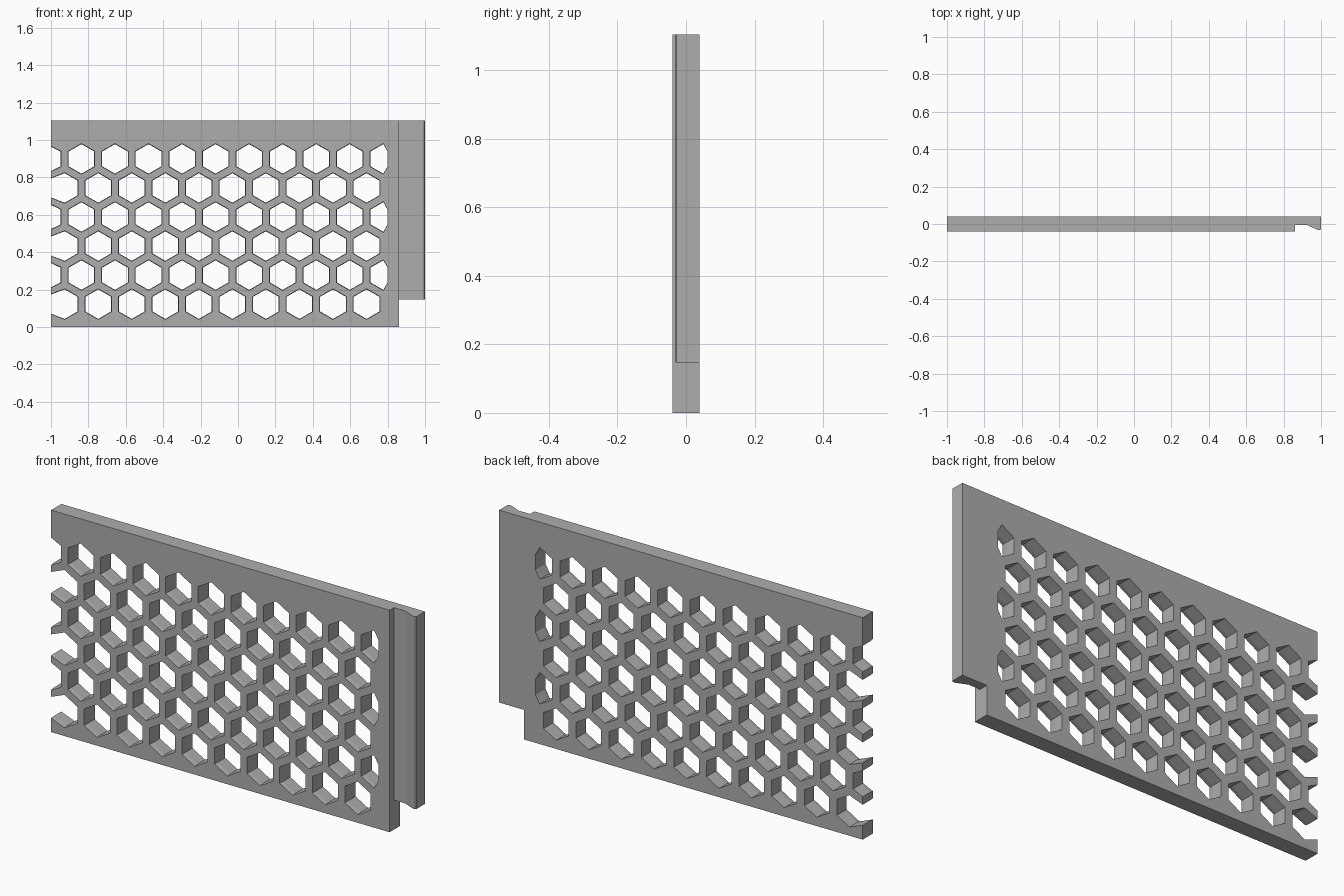
import bpy, bmesh, math

cube = bpy.data.objects.get("Cube")
if cube:
    bpy.data.objects.remove(cube, do_unlink=True)

HEIGHT, HALF = 1.104, 0.04
PITCH = 0.1793
ROW_STEP = PITCH * math.sqrt(3) / 2

grey = bpy.data.materials.new("plain grey")
grey.use_nodes = True
grey.diffuse_color = (0.42, 0.42, 0.42, 1)
grey.node_tree.nodes["Principled BSDF"].inputs["Base Color"].default_value = grey.diffuse_color


def make_object(name, bm):
    bmesh.ops.recalc_face_normals(bm, faces=bm.faces)
    mesh = bpy.data.meshes.new(name)
    bm.to_mesh(mesh)
    bm.free()
    mesh.materials.append(grey)
    obj = bpy.data.objects.new(name, mesh)
    bpy.context.collection.objects.link(obj)
    return obj


def loft(bm, rings):
    """Closed solid through rings of equal point count."""
    loops = [[bm.verts.new(p) for p in ring] for ring in rings]
    for a, b in zip(loops, loops[1:]):
        for i in range(len(a)):
            j = (i + 1) % len(a)
            bm.faces.new((a[i], a[j], b[j], b[i]))
    bm.faces.new(loops[0][::-1])
    bm.faces.new(loops[-1])


def hexagon(cx, cz, r, y):
    """Pointy-top hexagon, open at the left edge and trimmed at the right rim."""
    ring = []
    for i in range(6):
        a = math.radians(30 + 60 * i)
        x = min(cx + r * math.cos(a), 0.80)
        if x < -0.99:
            x = min(x, -1.03)
        ring.append((x, y, cz + r * math.sin(a)))
    return ring


# Plate with the hooked side tongue, extruded upward from its footprint
outline = [(-1, HALF), (-1, -HALF), (0.862, -HALF), (0.862, -0.006), (0.925, -0.006),
           (0.982, -0.031), (0.995, -0.031), (1, -0.027), (1, HALF)]
bm = bmesh.new()
loft(bm, [[(x, y, z) for x, y in outline] for z in (0, HEIGHT)])
panel = make_object("perforated_panel", bm)

# Honeycomb holes, slightly flared at the front
bm = bmesh.new()
for row in range(6):
    odd = row % 2
    cz = 0.899 - row * ROW_STEP
    for k in range(10 if odd else 11):
        cx = -1.0163 + (k + odd / 2) * PITCH
        loft(bm, [hexagon(cx, cz, r, y) for r, y in
                  ((0.082, -0.06), (0.082, -HALF), (0.079, -0.02), (0.079, 0.06))])

# Notch below the tongue
box = [(0.862, -0.1), (1.1, -0.1), (1.1, 0.1), (0.862, 0.1)]
loft(bm, [[(x, y, z) for x, y in box] for z in (-0.1, 0.147)])
cutter = make_object("hole_cutter", bm)
cutter.hide_render = True

# Cut, bake the result and discard the cutter
cut = panel.modifiers.new("holes", 'BOOLEAN')
cut.operation = 'DIFFERENCE'
cut.solver = 'EXACT'
cut.object = cutter
bpy.context.view_layer.objects.active = panel
panel.select_set(True)
bpy.ops.object.modifier_apply(modifier=cut.name)
bpy.data.objects.remove(cutter, do_unlink=True)
